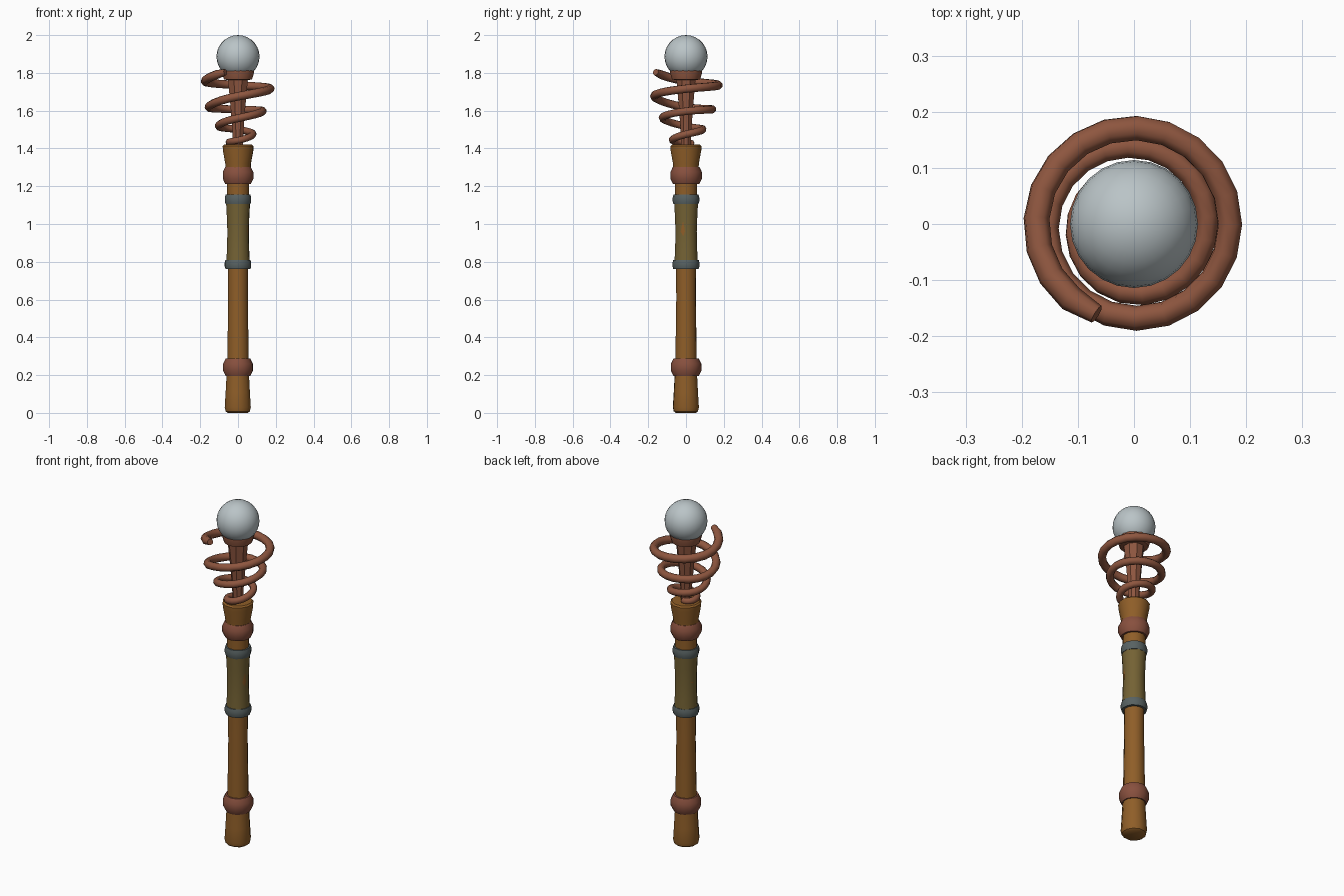
import bpy, math, random
from mathutils import Vector

random.seed(4)
cube = bpy.data.objects.get("Cube")
if cube:
    bpy.data.objects.remove(cube)


def material(name, rgb):
    """Flat colour given as 8-bit sRGB, stored as linear."""
    lin = [((c / 255 + 0.055) / 1.055) ** 2.4 for c in rgb] + [1]
    m = bpy.data.materials.new(name)
    m.use_nodes = True
    m.diffuse_color = lin
    m.node_tree.nodes["Principled BSDF"].inputs["Base Color"].default_value = lin
    return m


WOOD = material("golden wood", (143, 94, 40))
GRIP = material("olive leather", (116, 98, 52))
IRON = material("dark iron", (88, 98, 98))
COPPER = material("copper band", (136, 80, 62))
ROOT = material("red brown coil", (142, 86, 63))
GLASS = material("pale orb", (186, 196, 199))


def smooth(ob, degrees=40):
    bpy.ops.object.select_all(action="DESELECT")
    ob.select_set(True)
    bpy.context.view_layer.objects.active = ob
    bpy.ops.object.shade_smooth_by_angle(angle=math.radians(degrees))


def turned(name, mat, profile, sides=12, wobble=0.0):
    """Lathe (radius, height) pairs around z, closed at both ends."""
    verts, faces = [], []
    lean = [1 + random.uniform(-wobble, wobble) for _ in range(sides)]
    for r, z in profile:
        for i in range(sides):
            a = math.tau * (i + 0.5) / sides
            verts.append((r * lean[i] * math.cos(a), r * lean[i] * math.sin(a), z))
    for k in range(len(profile) - 1):
        for i in range(sides):
            j = (i + 1) % sides
            a, b = k * sides, (k + 1) * sides
            faces.append((a + i, a + j, b + j, b + i))
    faces.append(tuple(reversed(range(sides))))
    faces.append(tuple(range(len(verts) - sides, len(verts))))
    me = bpy.data.meshes.new(name)
    me.from_pydata(verts, [], faces)
    me.materials.append(mat)
    ob = bpy.data.objects.new(name, me)
    bpy.context.collection.objects.link(ob)
    smooth(ob)
    return ob


def band(name, mat, z0, z1, edge, bulge):
    """Ring with a bevelled, bulging outside."""
    h = z1 - z0
    turned(name, mat, [(0.05, z0), (edge, z0), (bulge, z0 + 0.3 * h),
                       (bulge, z0 + 0.7 * h), (edge, z1), (0.05, z1)], 14, 0.015)


# Wooden shaft: flared foot, long pole and flared head
turned("foot", WOOD, [(0.055, 0.0), (0.066, 0.008), (0.071, 0.03),
                      (0.066, 0.11), (0.060, 0.22)], 12, 0.03)
turned("pole", WOOD, [(0.059, 0.2), (0.056, 0.4), (0.053, 0.6),
                      (0.054, 0.8), (0.058, 1.0), (0.060, 1.25)], 12, 0.02)
turned("head", WOOD, [(0.066, 1.25), (0.070, 1.32), (0.083, 1.39),
                      (0.084, 1.412), (0.076, 1.42)], 12, 0.02)

# Wrapped grip and rings
turned("grip", GRIP, [(0.064, 0.79), (0.060, 0.87), (0.058, 0.96),
                      (0.061, 1.04), (0.066, 1.13)], 12, 0.02)
band("lower_grip_ring", IRON, 0.762, 0.81, 0.067, 0.071)
band("upper_grip_ring", IRON, 1.105, 1.155, 0.067, 0.071)
band("foot_band", COPPER, 0.195, 0.288, 0.066, 0.080)
band("head_band", COPPER, 1.212, 1.302, 0.070, 0.083)

# Neck and collar under the orb
turned("neck", ROOT, [(0.028, 1.40), (0.032, 1.5), (0.043, 1.63),
                      (0.058, 1.78)], 8, 0.04)
turned("collar", ROOT, [(0.058, 1.762), (0.076, 1.766), (0.086, 1.80),
                        (0.086, 1.812), (0.070, 1.815)], 16, 0.01)

# Orb
bpy.ops.mesh.primitive_uv_sphere_add(segments=24, ring_count=14, radius=0.114,
                                     location=(0, 0, 1.886))
orb = bpy.context.object
orb.name = "orb"
orb.data.materials.append(GLASS)
smooth(orb, 60)

# Coil keys, one per quarter turn from the front tip down: (radius, height)
keys = [(0.174, 1.815), (0.174, 1.757), (0.171, 1.735), (0.171, 1.716),
        (0.168, 1.676), (0.155, 1.618), (0.138, 1.607), (0.131, 1.597),
        (0.124, 1.560), (0.102, 1.517), (0.089, 1.500), (0.079, 1.475),
        (0.072, 1.443), (0.045, 1.432), (0.025, 1.428)]


def coil_point(t):
    """Smoothly interpolate the keys; t counts quarter turns."""
    k = min(int(t), len(keys) - 2)
    f = t - k
    p0, p1, p2, p3 = (Vector(keys[min(max(k + d, 0), len(keys) - 1)])
                      for d in (-1, 0, 1, 2))
    r, z = 0.5 * (2 * p1 + (p2 - p0) * f + (2 * p0 - 5 * p1 + 4 * p2 - p3) * f ** 2
                  + (3 * p1 - p0 - 3 * p2 + p3) * f ** 3)
    a = -math.pi / 2 - t * math.pi / 2
    return r * math.cos(a), r * math.sin(a), z


steps, start = 70, 0.25
curve = bpy.data.curves.new("coil", "CURVE")
curve.dimensions = "3D"
curve.bevel_depth = 0.024
curve.bevel_resolution = 2
curve.use_fill_caps = True
spline = curve.splines.new("POLY")
spline.points.add(steps)
for i, p in enumerate(spline.points):
    f = i / steps
    p.co = (*coil_point(start + f * (len(keys) - 1 - start)), 1)
    p.radius = 0.72 if i == 0 else 1.0 - 0.25 * f
curve.materials.append(ROOT)
coil = bpy.data.objects.new("coil", curve)
bpy.context.collection.objects.link(coil)
bpy.ops.object.select_all(action="DESELECT")
coil.select_set(True)
bpy.context.view_layer.objects.active = coil
bpy.ops.object.convert(target="MESH")
smooth(bpy.context.object, 50)
